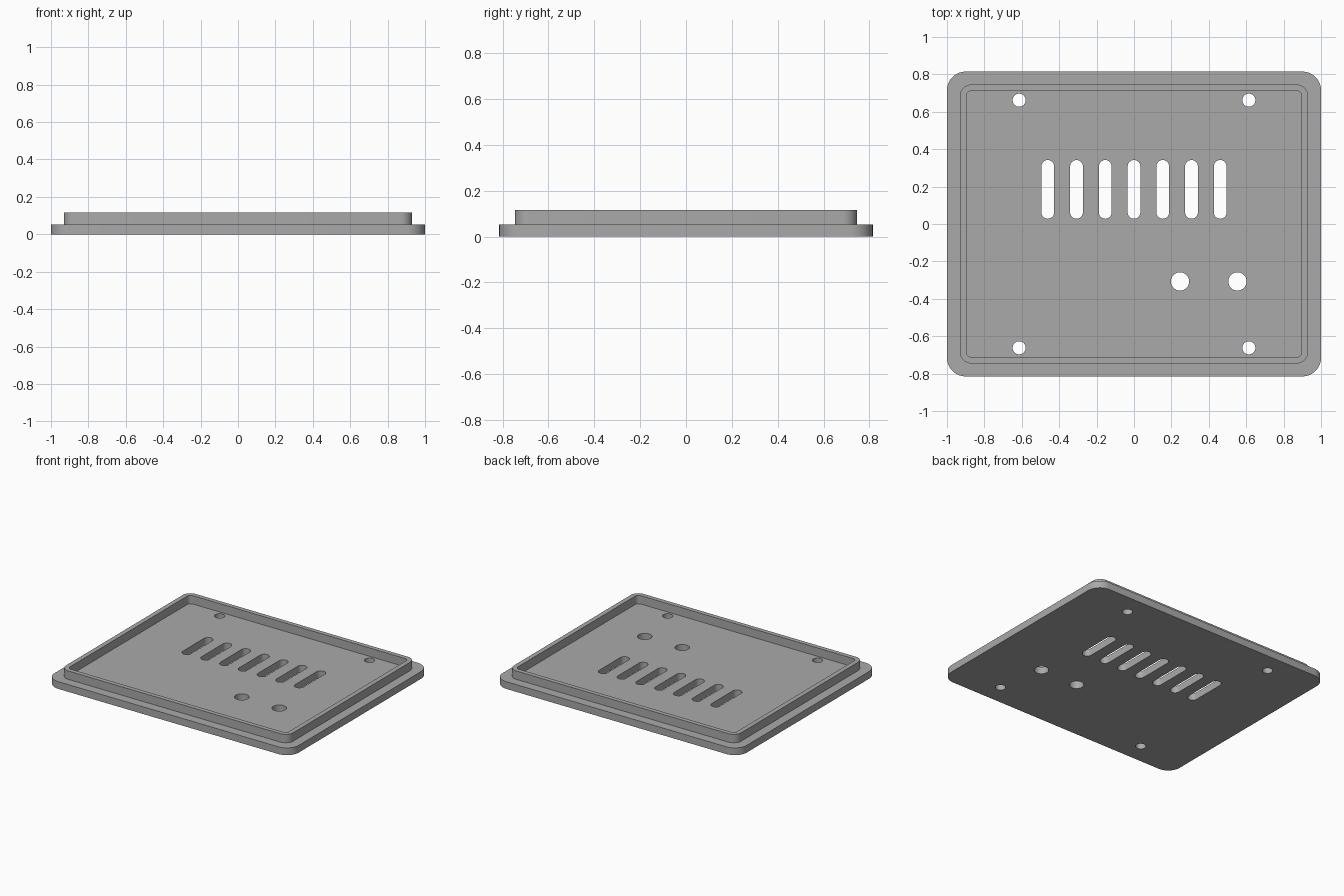
import bpy, bmesh, math
from mathutils import Vector

if "Cube" in bpy.data.objects:
    bpy.data.objects.remove(bpy.data.objects["Cube"])

PLATE_TOP, LIP_TOP = 0.0535, 0.1155
bm = bmesh.new()


def rounded(cx, cy, hx, hy, r, seg):
    """Rounded rectangle outline; a slot or circle when r reaches hx / hy."""
    pts = []
    for k, (sx, sy) in enumerate([(1, 1), (-1, 1), (-1, -1), (1, -1)]):
        for i in range(seg + 1):
            a = math.pi / 2 * (k + i / seg)
            p = Vector((cx + sx * (hx - r) + r * math.cos(a),
                        cy + sy * (hy - r) + r * math.sin(a)))
            if not pts or (p - pts[-1]).length > 1e-5:
                pts.append(p)
    if (pts[0] - pts[-1]).length < 1e-5:
        pts.pop()
    return pts


def fill(loops, z, up):
    """Flat face bounded by the first loop, with the others as holes."""
    edges = []
    for loop in loops:
        vs = [bm.verts.new((p.x, p.y, z)) for p in loop]
        edges += [bm.edges.new((vs[i - 1], vs[i])) for i in range(len(vs))]
    result = bmesh.ops.triangle_fill(bm, edges=edges, use_beauty=True,
                                     use_dissolve=False, normal=(0, 0, up))
    for f in result["geom"]:
        if isinstance(f, bmesh.types.BMFace):
            f.normal_update()
            if f.normal.z * up < 0:
                f.normal_flip()


def wall(loop, z0, z1):
    """Vertical band following an outline."""
    low = [bm.verts.new((p.x, p.y, z0)) for p in loop]
    top = [bm.verts.new((p.x, p.y, z1)) for p in loop]
    for i in range(len(loop)):
        bm.faces.new((low[i - 1], low[i], top[i], top[i - 1]))


# Outlines: plate edge, both sides of the lip
plate = rounded(0, 0, 1.0, 0.815, 0.1, 10)
lip_out = rounded(0, 0, 0.931, 0.746, 0.062, 8)
lip_in = rounded(0, 0, 0.896, 0.713, 0.028, 6)

# Vent slots, corner screw holes, and two larger holes
holes = [rounded(0.1537 * i, 0.185, 0.034, 0.157, 0.034, 8) for i in range(-3, 4)]
holes += [rounded(sx * 0.614, sy * 0.662, 0.035, 0.035, 0.035, 8)
          for sx in (-1, 1) for sy in (-1, 1)]
holes += [rounded(x, -0.307, 0.049, 0.049, 0.049, 8) for x in (0.246, 0.553)]

# Underside, rim step, lip top, and recessed floor
fill([plate] + holes, 0, -1)
fill([plate, lip_out], PLATE_TOP, 1)
fill([lip_out, lip_in], LIP_TOP, 1)
fill([lip_in] + holes, PLATE_TOP, 1)

# Side walls
wall(plate, 0, PLATE_TOP)
wall(lip_out, PLATE_TOP, LIP_TOP)
wall(lip_in, PLATE_TOP, LIP_TOP)
for hole in holes:
    wall(hole, 0, PLATE_TOP)

bmesh.ops.remove_doubles(bm, verts=bm.verts, dist=1e-5)
bmesh.ops.recalc_face_normals(bm, faces=bm.faces)
mesh = bpy.data.meshes.new("vented_cover")
bm.to_mesh(mesh)
bm.free()

cover = bpy.data.objects.new("vented_cover", mesh)
bpy.context.collection.objects.link(cover)
grey = bpy.data.materials.new("mid grey")
grey.diffuse_color = (0.4, 0.4, 0.4, 1)
grey.use_nodes = True
grey.node_tree.nodes["Principled BSDF"].inputs["Base Color"].default_value = grey.diffuse_color
mesh.materials.append(grey)

bpy.context.view_layer.objects.active = cover
cover.select_set(True)
bpy.ops.object.shade_smooth_by_angle(angle=math.radians(30))
